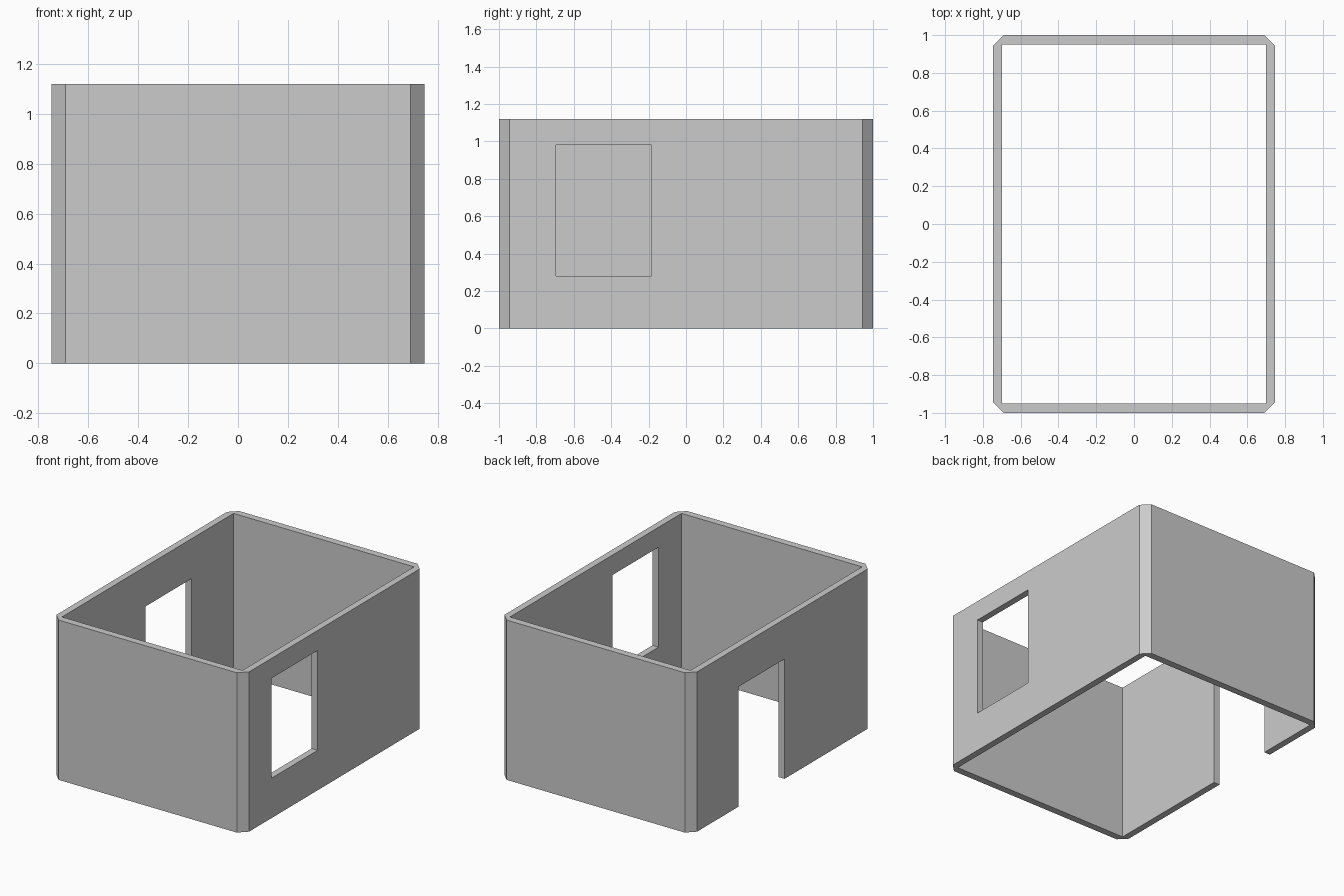
import bpy, bmesh

if "Cube" in bpy.data.objects:
    bpy.data.objects.remove(bpy.data.objects["Cube"])

HX, HY, H = 0.747, 1.0, 1.12      # outer half width, half depth, height
IX, IY = 0.70, 0.95               # inner half width and depth
CX, CY = 0.056, 0.056             # corner chamfer


def prism(name, pts, z0, z1):
    bm = bmesh.new()
    base = bm.faces.new([bm.verts.new((x, y, z0)) for x, y in pts])
    ext = bmesh.ops.extrude_face_region(bm, geom=[base])
    top = [v for v in ext["geom"] if isinstance(v, bmesh.types.BMVert)]
    bmesh.ops.translate(bm, vec=(0, 0, z1 - z0), verts=top)
    bmesh.ops.recalc_face_normals(bm, faces=bm.faces)
    me = bpy.data.meshes.new(name)
    bm.to_mesh(me)
    bm.free()
    ob = bpy.data.objects.new(name, me)
    bpy.context.collection.objects.link(ob)
    return ob


def rect(x0, x1, y0, y1):
    return [(x0, y0), (x1, y0), (x1, y1), (x0, y1)]


# Outer shell with chamfered vertical corners
walls = prism("walls", [
    (-HX + CX, -HY), (HX - CX, -HY), (HX, -HY + CY), (HX, HY - CY),
    (HX - CX, HY), (-HX + CX, HY), (-HX, HY - CY), (-HX, -HY + CY)], 0, H)

# Open room, window in the right wall, doorway in the left wall
cutters = [
    prism("room_cutter", rect(-IX, IX, -IY, IY), -0.2, H + 0.2),
    prism("window_cutter", rect(0.5, 0.9, -0.695, -0.185), 0.28, 0.98),
    prism("door_cutter", rect(-0.9, -0.5, -0.025, 0.485), -0.1, 0.84),
]
for cutter in cutters:
    cutter.hide_render = True
    cutter.display_type = 'WIRE'
    mod = walls.modifiers.new(cutter.name, 'BOOLEAN')
    mod.operation = 'DIFFERENCE'
    mod.solver = 'EXACT'
    mod.object = cutter
